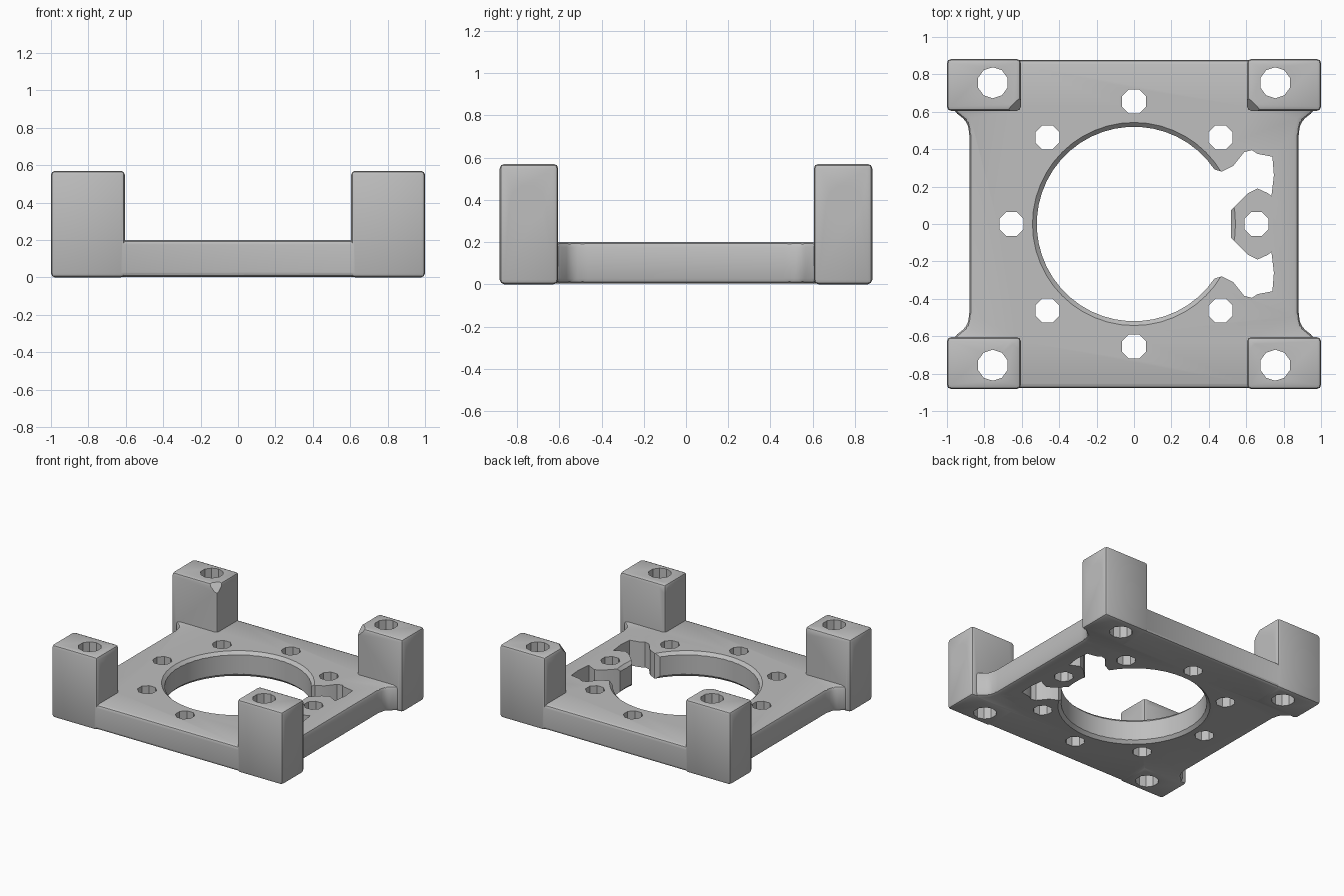
import bpy, bmesh, math
from mathutils import Matrix, Vector

if "Cube" in bpy.data.objects:
    bpy.data.objects.remove(bpy.data.objects["Cube"])

grey = bpy.data.materials.new("light grey")
grey.diffuse_color = (0.52, 0.52, 0.52, 1)
grey.use_nodes = True
grey.node_tree.nodes["Principled BSDF"].inputs["Base Color"].default_value = grey.diffuse_color


def prism(name, outline, z0, z1, bevel=0.0, matrix=None):
    """Extrude a closed outline along z, with optional rounded edges."""
    bm = bmesh.new()
    face = bm.faces.new([bm.verts.new((x, y, z0)) for x, y in outline])
    ext = bmesh.ops.extrude_face_region(bm, geom=[face])
    top = [v for v in ext["geom"] if isinstance(v, bmesh.types.BMVert)]
    bmesh.ops.translate(bm, verts=top, vec=(0, 0, z1 - z0))
    bmesh.ops.recalc_face_normals(bm, faces=bm.faces)
    if bevel:
        bmesh.ops.bevel(bm, geom=bm.edges[:], offset=bevel, segments=2,
                        profile=0.5, affect='EDGES', clamp_overlap=True)
    if matrix:
        bm.transform(matrix)
    bmesh.ops.recalc_face_normals(bm, faces=bm.faces)
    mesh = bpy.data.meshes.new(name)
    bm.to_mesh(mesh)
    bm.free()
    mesh.materials.append(grey)
    obj = bpy.data.objects.new(name, mesh)
    bpy.context.collection.objects.link(obj)
    return obj


def ring(cx, cy, r, n):
    return [(cx + r * math.cos(math.tau * (i + 0.5) / n),
             cy + r * math.sin(math.tau * (i + 0.5) / n)) for i in range(n)]


def combine(target, tools, operation):
    """Apply one boolean per tool, then drop the tools."""
    bpy.context.view_layer.objects.active = target
    for tool in tools:
        tool.hide_render = True
        mod = target.modifiers.new("join", 'BOOLEAN')
        mod.operation, mod.solver, mod.object = operation, 'EXACT', tool
        bpy.ops.object.modifier_apply(modifier=mod.name)
        bpy.data.objects.remove(tool)


# Base plate whose sides flare into the corner posts
quarter = [(0.88, 0.49), (0.895, 0.55), (0.965, 0.605), (0.965, 0.878)]
outline = (quarter + [(-x, y) for x, y in reversed(quarter)]
           + [(-x, -y) for x, y in quarter]
           + [(x, -y) for x, y in reversed(quarter)])
body = prism("mounting_frame", outline, 0.003, 0.2, 0.025)

# Four corner posts
corners = [(sx, sy) for sx in (-1, 1) for sy in (-1, 1)]
posts = []
for sx, sy in corners:
    shape = [(0.605, 0.605), (1.0, 0.605), (1.0, 0.882), (0.605, 0.882)]
    posts.append(prism("corner_post", [(sx * x, sy * y) for x, y in shape], 0, 0.57, 0.022))
combine(body, posts, 'UNION')

# Round central opening with softened rims
cuts = [prism("opening_cutter", ring(0, 0, 0.52, 48), -0.1, 0.3)]
for z, tip in ((0.2, 1), (0.003, -1)):
    bm = bmesh.new()
    bmesh.ops.create_cone(bm, cap_ends=True, segments=48, radius1=0.515,
                          radius2=0.555, depth=0.04,
                          matrix=Matrix.Translation((0, 0, z - tip * 0.008)) @
                          Matrix.Rotation(0 if tip > 0 else math.pi, 4, 'X'))
    mesh = bpy.data.meshes.new("rim_cutter")
    bm.to_mesh(mesh)
    bm.free()
    mesh.materials.append(grey)
    rim = bpy.data.objects.new("rim_cutter", mesh)
    bpy.context.collection.objects.link(rim)
    cuts.append(rim)

# Two gaps beside the right-hand screw boss
gap = [(0.40, 0.30), (0.47, 0.28), (0.53, 0.31), (0.59, 0.385), (0.63, 0.395),
       (0.66, 0.375), (0.74, 0.36), (0.748, 0.26), (0.735, 0.15), (0.715, 0.165),
       (0.66, 0.19), (0.61, 0.165), (0.52, 0.075), (0.513, 0.0), (0.40, 0.0)]
for s in (-1, 1):
    cuts.append(prism("gap_cutter", [(x, s * y) for x, y in gap], -0.1, 0.3))

# Eight screw holes around the opening
for i in range(8):
    a = math.tau * i / 8
    cuts.append(prism("screw_cutter", ring(0.655 * math.cos(a), 0.655 * math.sin(a), 0.07, 8), -0.1, 0.3))

# Vertical and sideways bolt holes through the posts
for sx, sy in corners:
    cuts.append(prism("bolt_cutter", ring(sx * 0.755, sy * 0.755, 0.083, 10), -0.1, 0.7))
    side = Matrix.Translation((sx * 0.8, sy * 0.75, 0.385)) @ Matrix.Rotation(math.pi / 2, 4, 'Y')
    cuts.append(prism("side_bolt_cutter", ring(0, 0, 0.086, 10), -0.3, 0.3, 0, side))

    # Chamfered inner top corner of each post
    normal = Vector((-sx, -sy, 1)).normalized()
    turn = normal.to_track_quat('Z', 'Y').to_matrix().to_4x4()
    spot = Matrix.Translation((sx * 0.605, sy * 0.605, 0.57)) @ Matrix.Translation(normal * -0.045)
    cuts.append(prism("corner_cutter", ring(0, 0, 0.2, 4), 0, 0.2, 0, spot @ turn))
combine(body, cuts, 'DIFFERENCE')

body.select_set(True)
bpy.context.view_layer.objects.active = body
bpy.ops.object.shade_smooth_by_angle(angle=math.radians(32))
